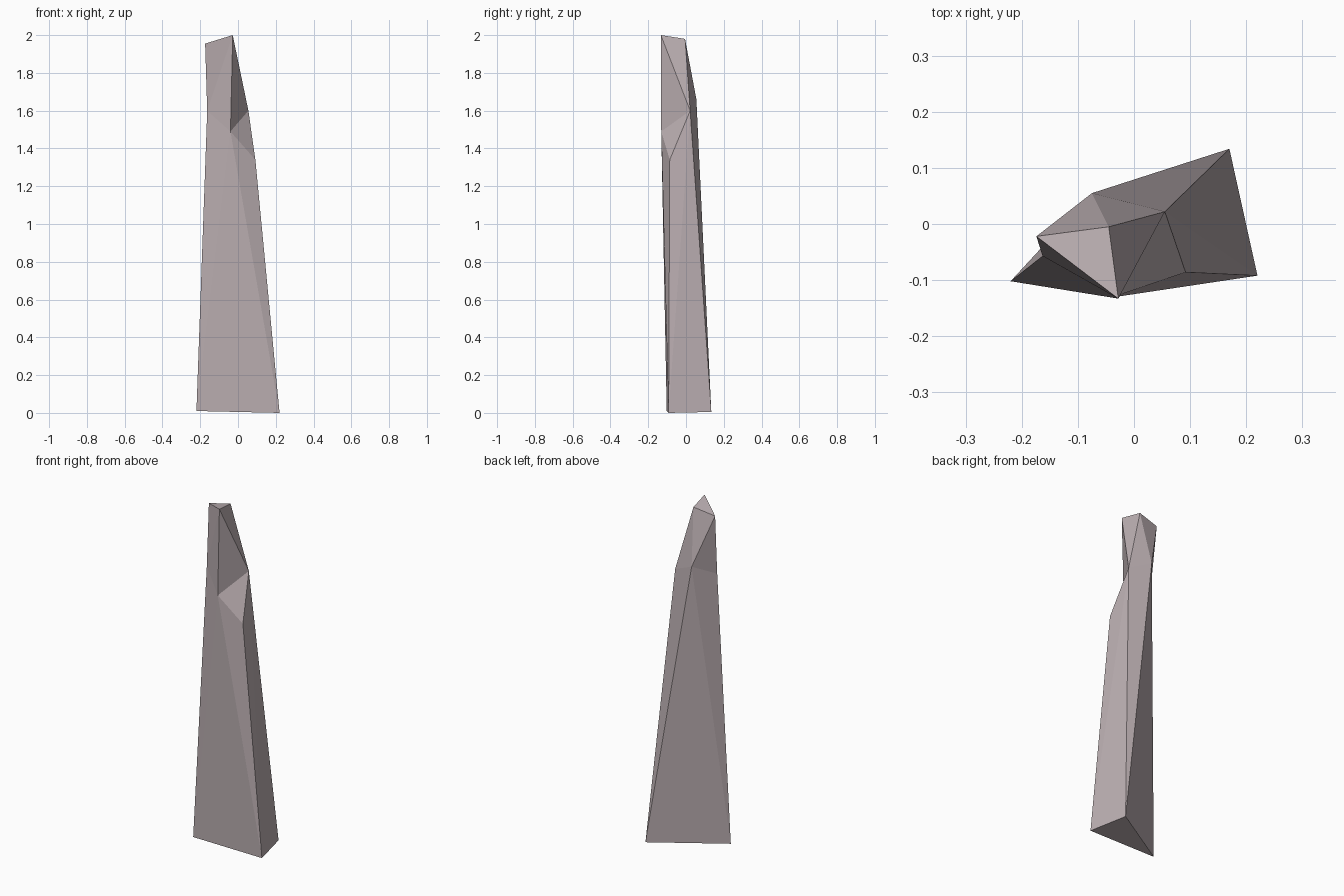
import bpy, bmesh

if "Cube" in bpy.data.objects:
    bpy.data.objects.remove(bpy.data.objects["Cube"])

# Corner points of the chipped stone shard
P = {
    # triangular foot
    "foot_l": (-0.22, -0.102, 0.01), "foot_r": (0.22, -0.092, 0.0), "foot_b": (0.17, 0.134, 0.005),
    # shoulder, running round from the left edge to the front notch
    "left": (-0.163, -0.057, 1.60), "back": (-0.075, 0.055, 1.66),
    "right": (0.055, 0.022, 1.60), "chip": (0.092, -0.086, 1.34), "notch": (-0.04, -0.131, 1.49),
    # slanted tip
    "tip_f": (-0.028, -0.133, 2.0), "tip_l": (-0.174, -0.022, 1.955), "tip_b": (-0.045, -0.005, 1.98),
}

FACES = [
    "foot_l foot_b foot_r",                               # underside
    "foot_l foot_r notch", "foot_l notch left",           # front
    "foot_r chip notch", "chip right notch",              # chipped ledge
    "foot_r right chip", "foot_r foot_b right",           # right side
    "foot_b back right", "foot_b foot_l back", "foot_l left back",  # back
    "left notch tip_f", "left tip_f tip_l",               # upper front
    "notch right tip_f", "right tip_b tip_f",             # broken upper right
    "right back tip_b", "back tip_l tip_b", "back left tip_l",      # upper back
    "tip_f tip_b tip_l",                                  # tip cap
]

bm = bmesh.new()
verts = {name: bm.verts.new(co) for name, co in P.items()}
for face in FACES:
    bm.faces.new([verts[n] for n in face.split()])
bmesh.ops.recalc_face_normals(bm, faces=bm.faces)

mesh = bpy.data.meshes.new("stone_shard")
bm.to_mesh(mesh)
bm.free()
shard = bpy.data.objects.new("stone_shard", mesh)
bpy.context.collection.objects.link(shard)

# Warm grey stone
stone = bpy.data.materials.new("stone")
stone.diffuse_color = (0.50, 0.43, 0.445, 1)
stone.use_nodes = True
stone.node_tree.nodes["Principled BSDF"].inputs["Base Color"].default_value = stone.diffuse_color
mesh.materials.append(stone)
